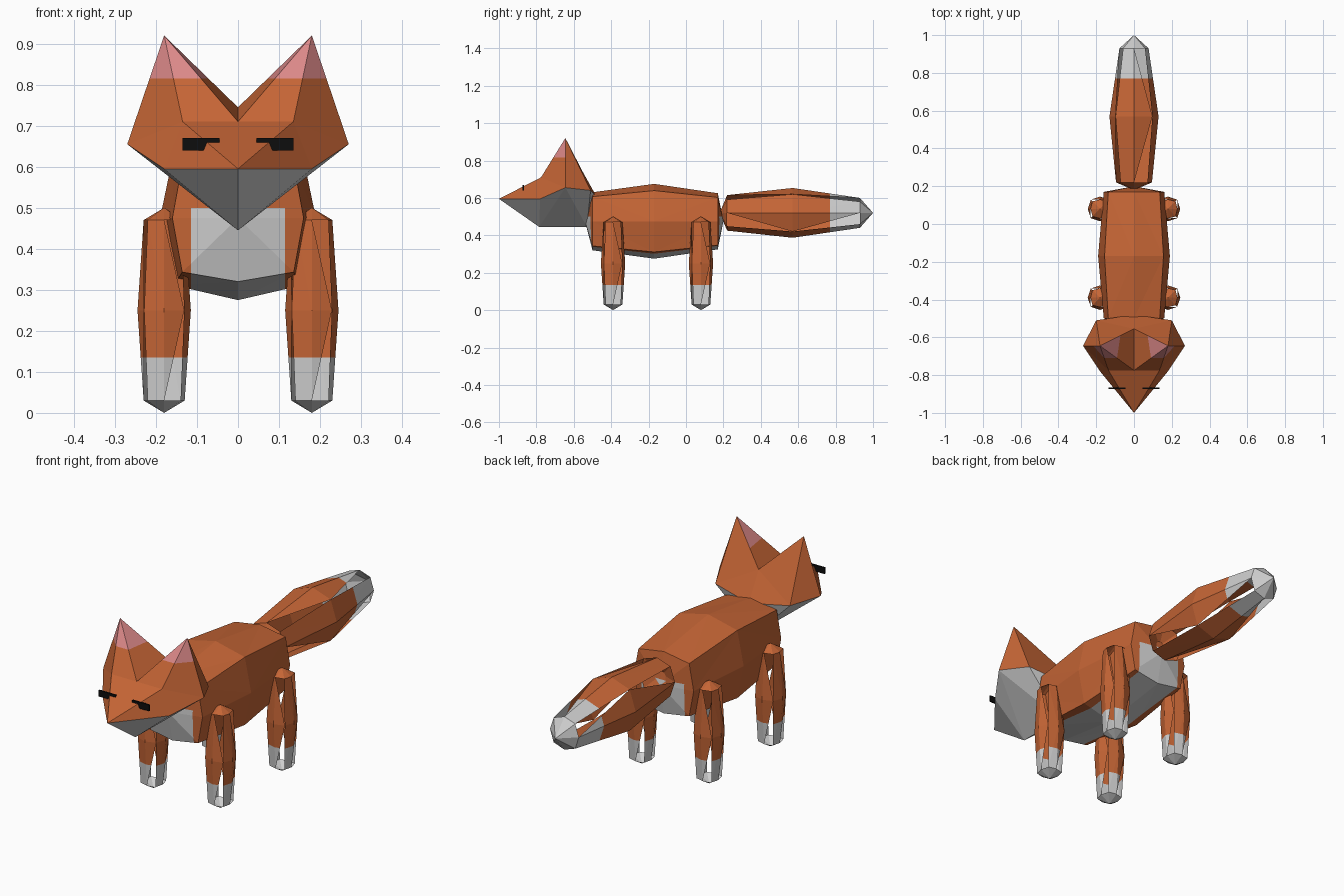
import bpy, bmesh, math
from mathutils import Vector, Matrix

if "Cube" in bpy.data.objects:
    bpy.data.objects.remove(bpy.data.objects["Cube"])


def material(name, color):
    m = bpy.data.materials.new(name)
    m.use_nodes = True
    rgba = (*color, 1)
    m.diffuse_color = rgba
    bsdf = m.node_tree.nodes["Principled BSDF"]
    bsdf.inputs["Base Color"].default_value = rgba
    bsdf.inputs["Roughness"].default_value = 0.9
    return m


MATS = [material("fur_orange", (0.56, 0.13, 0.036)),
        material("fur_white", (0.61, 0.61, 0.61)),
        material("ear_pink", (0.72, 0.25, 0.25)),
        material("eye_black", (0.004, 0.004, 0.004))]
ORANGE, WHITE, PINK, BLACK = range(4)


def finish(name, bm):
    me = bpy.data.meshes.new(name)
    bm.to_mesh(me)
    bm.free()
    for m in MATS:
        me.materials.append(m)
    ob = bpy.data.objects.new(name, me)
    bpy.context.collection.objects.link(ob)
    return ob


def cut(bm, co, no):
    bmesh.ops.bisect_plane(bm, geom=bm.verts[:] + bm.edges[:] + bm.faces[:],
                           plane_co=co, plane_no=no, dist=1e-5)


def chunk(rings, caps, slits=False):
    """Rounded block along +z from three eight-point rings and two end points.
    Each ring is (z, half x, half y, corner factor)."""
    bm = bmesh.new()
    loops = []
    for z, hx, hy, f in rings:
        pts = [(1, 0), (f, f), (0, 1), (-f, f), (-1, 0), (-f, -f), (0, -1), (f, -f)]
        loops.append([bm.verts.new((hx * a, hy * b, z)) for a, b in pts])
    mid = loops[1]
    for end in (loops[0], loops[2]):
        for i in range(8):
            j = (i + 1) % 8
            bm.faces.new((end[i], mid[i], mid[j]))
            if not (slits and i % 2 == 0):      # narrow open slits beside the corners
                bm.faces.new((end[i], mid[j], end[j]))
    for end, z in ((loops[0], caps[0]), (loops[2], caps[1])):
        tip = bm.verts.new((0, 0, z))
        for i in range(8):
            bm.faces.new((end[i], end[(i + 1) % 8], tip))
    bmesh.ops.recalc_face_normals(bm, faces=bm.faces[:])
    return bm


# Legs with white paws
for side, sx in (("left", 1), ("right", -1)):
    for row, y in (("front", -0.39), ("back", 0.08)):
        bm = chunk([(0.03, 0.05, 0.05, 0.8), (0.25, 0.065, 0.065, 0.75),
                    (0.47, 0.05, 0.05, 0.8)], (0.0, 0.5), slits=True)
        cut(bm, (0, 0, 0.135), (0, 0, 1))
        for f in bm.faces:
            f.material_index = WHITE if f.calc_center_median().z < 0.135 else ORANGE
        leg = finish(f"{row}_{side}_leg", bm)
        leg.location = (0.18 * sx, y, 0)

# Turns a chunk so that its length runs along +y
LAY = Matrix.Rotation(-math.pi / 2, 4, 'X')

# Tail with a white tip
bm = chunk([(0.22, 0.095, 0.095, 0.75), (0.57, 0.13, 0.133, 0.75),
            (0.93, 0.077, 0.08, 0.75)], (0.18, 1.0), slits=True)
bmesh.ops.transform(bm, matrix=Matrix.Translation((0, 0, 0.52)) @ LAY, verts=bm.verts[:])
cut(bm, (0, 0.77, 0), (0, 1, 0))
for f in bm.faces:
    f.material_index = WHITE if f.calc_center_median().y > 0.77 else ORANGE
finish("tail", bm)

# Body with a white belly, chest and rump
bm = chunk([(-0.5, 0.16, 0.155, 0.85), (-0.17, 0.19, 0.2, 0.82),
            (0.17, 0.16, 0.15, 0.85)], (-0.54, 0.2))
bmesh.ops.transform(bm, matrix=Matrix.Translation((0, 0, 0.475)) @ LAY, verts=bm.verts[:])
for x in (-0.115, 0.115):
    cut(bm, (x, 0, 0), (1, 0, 0))
cut(bm, (0, 0, 0.5), (0, 0, 1))
for f in bm.faces:
    c, n = f.calc_center_median(), f.normal
    under = n.z < -0.6 or (abs(n.y) > 0.7 and c.z < 0.5)
    f.material_index = WHITE if under and abs(c.x) < 0.115 else ORANGE
finish("body", bm)

# Head: one half outline, mirrored
POINTS = [(0, -1, 0.595),            # 0 nose
          (0, -0.775, 0.71),         # 1 brow middle
          (0.135, -0.775, 0.71),     # 2 brow
          (0.18, -0.78, 0.595),      # 3 lip
          (0.27, -0.645, 0.655),     # 4 cheek
          (0.18, -0.645, 0.92),      # 5 ear tip
          (0, -0.555, 0.745),        # 6 between the ears
          (0.2, -0.51, 0.64),        # 7 nape side
          (0, -0.48, 0.61),          # 8 nape
          (0, -0.785, 0.445),        # 9 chin
          (0, -0.53, 0.445)]         # 10 throat
UPPER = [(0, 2, 1), (0, 3, 2), (2, 3, 4), (2, 4, 5), (1, 2, 5), (1, 5, 6),
         (5, 4, 7), (5, 7, 6), (6, 7, 8)]
LOWER = [(0, 9, 3), (3, 9, 4), (4, 9, 10), (4, 10, 7), (7, 10, 8)]
bm = bmesh.new()
for s in (1, -1):
    vs = [bm.verts.new((s * x, y, z)) for x, y, z in POINTS]
    for tri in UPPER + LOWER:
        f = bm.faces.new([vs[i] for i in tri])
        f.material_index = WHITE if tri in LOWER else ORANGE
bmesh.ops.remove_doubles(bm, verts=bm.verts[:], dist=1e-4)
bmesh.ops.recalc_face_normals(bm, faces=bm.faces[:])
cut(bm, (0, 0, 0.815), (0, 0, 1))
for f in bm.faces:
    if f.calc_center_median().z > 0.815 and f.normal.y < 0:
        f.material_index = PINK
finish("head", bm)

# Eyes: thin upright plates
for side, sx in (("left", 1), ("right", -1)):
    bm = bmesh.new()
    bmesh.ops.create_cube(bm, size=1)
    bmesh.ops.scale(bm, vec=(0.09, 0.008, 0.03), verts=bm.verts[:])
    bmesh.ops.translate(bm, vec=(0.09 * sx, -0.87, 0.655), verts=bm.verts[:])
    for f in bm.faces:
        f.material_index = BLACK
    finish(f"{side}_eye", bm)
